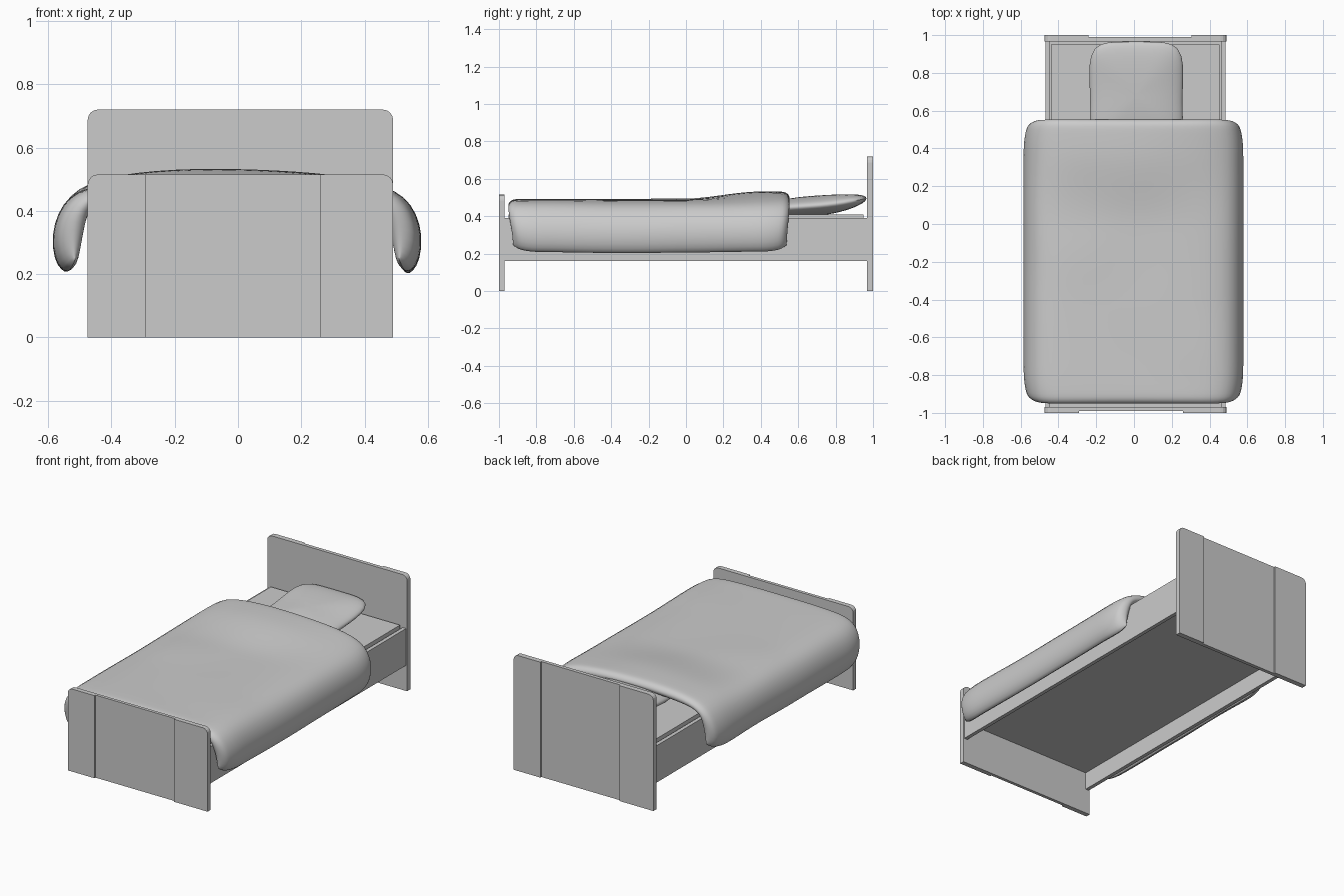
import bpy, bmesh, math
from mathutils import Vector, noise

cube = bpy.data.objects.get("Cube")
if cube:
    bpy.data.objects.remove(cube, do_unlink=True)

grey = bpy.data.materials.new("light_grey")
grey.use_nodes = True
GREY = (0.6, 0.6, 0.6, 1)
grey.diffuse_color = GREY
grey.node_tree.nodes["Principled BSDF"].inputs["Base Color"].default_value = GREY

LEFT, RIGHT = 0.49, -0.475
MID = (LEFT + RIGHT) / 2


def finish(name, bm, smooth=False):
    bmesh.ops.recalc_face_normals(bm, faces=bm.faces)
    mesh = bpy.data.meshes.new(name)
    bm.to_mesh(mesh)
    bm.free()
    mesh.materials.append(grey)
    ob = bpy.data.objects.new(name, mesh)
    bpy.context.collection.objects.link(ob)
    if smooth:
        bpy.ops.object.select_all(action='DESELECT')
        ob.select_set(True)
        bpy.context.view_layer.objects.active = ob
        bpy.ops.object.shade_smooth_by_angle(angle=math.radians(40))
    return ob


def prism(name, outline, y0, y1):
    """Extrude an x-z outline from y0 to y1."""
    bm = bmesh.new()
    face = bm.faces.new([bm.verts.new((x, y0, z)) for x, z in outline])
    new = bmesh.ops.extrude_face_region(bm, geom=[face])["geom"]
    bmesh.ops.translate(bm, vec=(0, y1 - y0, 0),
                        verts=[v for v in new if isinstance(v, bmesh.types.BMVert)])
    return finish(name, bm)


def box(name, x0, x1, y0, y1, z0, z1):
    return prism(name, [(x0, z0), (x1, z0), (x1, z1), (x0, z1)], y0, y1)


def board_outline(x0, x1, height, round_left, round_right, r=0.032):
    """Upright board with optional rounded top corners."""
    pts = [(x0, 0), (x1, 0)]
    for x, side, rounded, start in ((x1, 1, round_left, 0), (x0, -1, round_right, 90)):
        if rounded:
            for i in range(5):
                a = math.radians(start + i * 22.5)
                pts.append((x - side * r + r * math.cos(a), height - r + r * math.sin(a)))
        else:
            pts.append((x, height))
    return pts


# Head and foot boards, each with two raised strips on the outer face
def end_board(name, height, inner, face, outer, gap0, gap1):
    prism(name, board_outline(RIGHT, LEFT, height, True, True), inner, face)
    prism(name + "_right_strip", board_outline(RIGHT, gap0, height, False, True), face, outer)
    prism(name + "_left_strip", board_outline(gap1, LEFT, height, True, False), face, outer)


end_board("headboard", 0.72, 0.967, 0.99, 1.0, -0.24, 0.305)
end_board("footboard", 0.515, -0.97, -0.99, -1.0, -0.29, 0.26)

# Side rails, base and mattress
for name, side in (("left_rail", 1), ("right_rail", -1)):
    x = MID + side * 0.476
    box(name, min(x, x - side * 0.024), max(x, x - side * 0.024), -0.97, 0.967, 0.16, 0.39)
box("bed_base", MID - 0.455, MID + 0.455, -0.97, 0.967, 0.27, 0.38)
box("mattress", MID - 0.446, MID + 0.446, -0.95, 0.95, 0.38, 0.41)


# Pillow: squarish cushion, thickest toward the head
def make_pillow():
    bm = bmesh.new()
    bmesh.ops.create_uvsphere(bm, u_segments=48, v_segments=24, radius=1)
    for v in bm.verts:
        x, y, z = v.co
        flat = math.hypot(x, y)
        if flat > 1e-6:
            k = (abs(x / flat) ** 5 + abs(y / flat) ** 5) ** -0.2
            x, y = x / flat * k * flat, y / flat * k * flat
        lift = 0.02 * y + 0.02 * max(0, y) ** 2
        waist = 1 - 0.03 * (1 - min(1, abs(y + 0.1)))
        v.co = (0.012 + 0.252 * x * waist, 0.68 + 0.285 * y, 0.455 + lift + 0.054 * z)
    finish("pillow", bm, True)


make_pillow()

# Duvet half profile: outer skin and inner skin from the middle to the hem
OUTER = [(0, .492), (.13, .492), (.26, .49), (.38, .486), (.47, .474), (.53, .443),
         (.567, .39), (.586, .32), (.578, .25), (.556, .213), (.536, .205)]
INNER = [(0, .425), (.13, .425), (.26, .425), (.38, .425), (.44, .42), (.476, .405),
         (.488, .37), (.498, .32), (.508, .26), (.519, .218), (.536, .205)]


def smoothstep(t):
    t = max(0, min(1, t))
    return t * t * (3 - 2 * t)


def make_duvet():
    n = len(OUTER)
    loop = [(i, s, 1) for s in (1,) for i in range(n)]
    loop += [(i, 1, 0) for i in range(n - 2, 0, -1)]
    loop += [(i, 1, 0) for i in (0,)]
    loop += [(i, -1, 0) for i in range(1, n - 1)]
    loop += [(i, -1, 1) for i in range(n - 1, 0, -1)]

    # Stations along the length, crowded at both ends
    ends = [0, 0.004, 0.012, 0.025, 0.045]
    y0, y1 = -0.95, 0.553
    ys = [y0 + e for e in ends]
    ys += [y0 + 0.045 + (y1 - y0 - 0.09) * i / 24 for i in range(1, 24)]
    ys += [y1 - e for e in reversed(ends)]

    bm = bmesh.new()
    rings = []
    for y in ys:
        edge = min(y - y0, y1 - y)
        d = 1 - min(1, edge / 0.045)
        full = max(0.12, math.sqrt(1 - d * d))
        pull = 1 - 0.045 * (1 - min(1, edge / 0.15)) ** 2
        rise = 0.042 * smoothstep((y + 0.02) / 0.42)
        ring = []
        for i, side, out in loop:
            o, q = Vector(OUTER[i]), Vector(INNER[i])
            skin = o if out else q
            p = (o + q) / 2 + (skin - (o + q) / 2) * full
            drop = smoothstep((0.46 - p.y) / 0.25)
            hem = 0.035 * drop * (1 - min(1, edge / 0.09)) ** 2
            x = side * p.x * pull
            z = p.y + hem + rise * max(0, 1 - ((x + 0.05) / 0.53) ** 2)
            yy = y - 0.025 * drop * (y / 0.95)
            if out:
                z += 0.009 * noise.noise(Vector((x * 3, y * 2.5, z * 2)))
            ring.append(bm.verts.new((x - 0.003, yy, z)))
        rings.append(ring)
    for a, b in zip(rings, rings[1:]):
        for j in range(len(a)):
            k = (j + 1) % len(a)
            bm.faces.new((a[j], a[k], b[k], b[j]))

    # Close the thin end seams between outer and inner skins
    index = {key: j for j, key in enumerate(loop)}

    def at(ring, i, side, out):
        if i == 0:
            side = 1
        if i == n - 1:
            out = 1
        return ring[index[(i, side, out)]]

    for ring in (rings[0], rings[-1]):
        for side in (1, -1):
            for i in range(n - 1):
                quad = [at(ring, i, side, 1), at(ring, i + 1, side, 1),
                        at(ring, i + 1, side, 0), at(ring, i, side, 0)]
                bm.faces.new(list(dict.fromkeys(quad)))
    ob = finish("duvet", bm, True)
    sub = ob.modifiers.new("soften", 'SUBSURF')
    sub.levels = sub.render_levels = 1


make_duvet()
